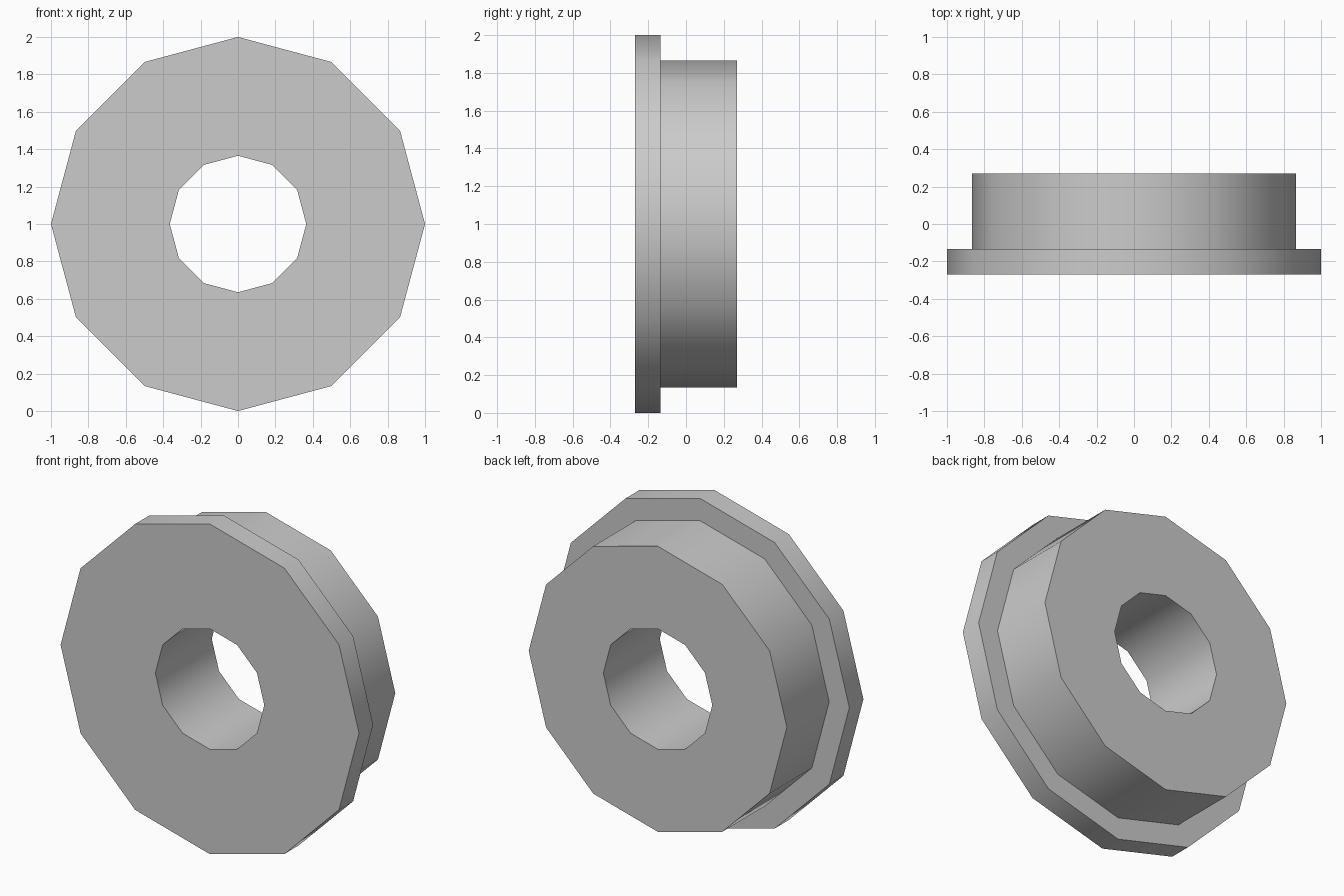
import bpy
import bmesh
import math
from mathutils import Vector

cube = bpy.data.objects.get("Cube")
if cube:
    bpy.data.objects.remove(cube, do_unlink=True)

SIDES = 12
BORE, HUB, RIM = 0.365, 0.865, 1.0
FRONT, STEP, BACK = -0.27, -0.135, 0.27

# Plain grey for the whole part
grey = bpy.data.materials.new("plain_grey")
grey.use_nodes = True
colour = (0.6, 0.6, 0.6, 1)
grey.diffuse_color = colour
grey.node_tree.nodes["Principled BSDF"].inputs["Base Color"].default_value = colour

# Closed section (radius, depth): bore, front flange, stepped hub
section = [(BORE, FRONT), (RIM, FRONT), (RIM, STEP),
           (HUB, STEP), (HUB, BACK), (BORE, BACK)]

# Turn the section about the front-to-back axis
bm = bmesh.new()
verts = [bm.verts.new((r, y, 0)) for r, y in section]
edges = [bm.edges.new((v, verts[i - 1])) for i, v in enumerate(verts)]
bmesh.ops.spin(bm, geom=verts + edges, cent=Vector(), axis=Vector((0, 1, 0)),
               angle=math.tau, steps=SIDES, use_merge=True)
bmesh.ops.remove_doubles(bm, verts=bm.verts, dist=0.001)
bmesh.ops.recalc_face_normals(bm, faces=bm.faces)
bmesh.ops.translate(bm, verts=bm.verts, vec=(0, 0, RIM))

mesh = bpy.data.meshes.new("flanged_bushing")
bm.to_mesh(mesh)
bm.free()
mesh.materials.append(grey)
bushing = bpy.data.objects.new("flanged_bushing", mesh)
bpy.context.collection.objects.link(bushing)

# Soften round the sides, keep the flat ends crisp
bpy.ops.object.select_all(action="DESELECT")
bushing.select_set(True)
bpy.context.view_layer.objects.active = bushing
bpy.ops.object.shade_smooth_by_angle(angle=math.radians(35))
